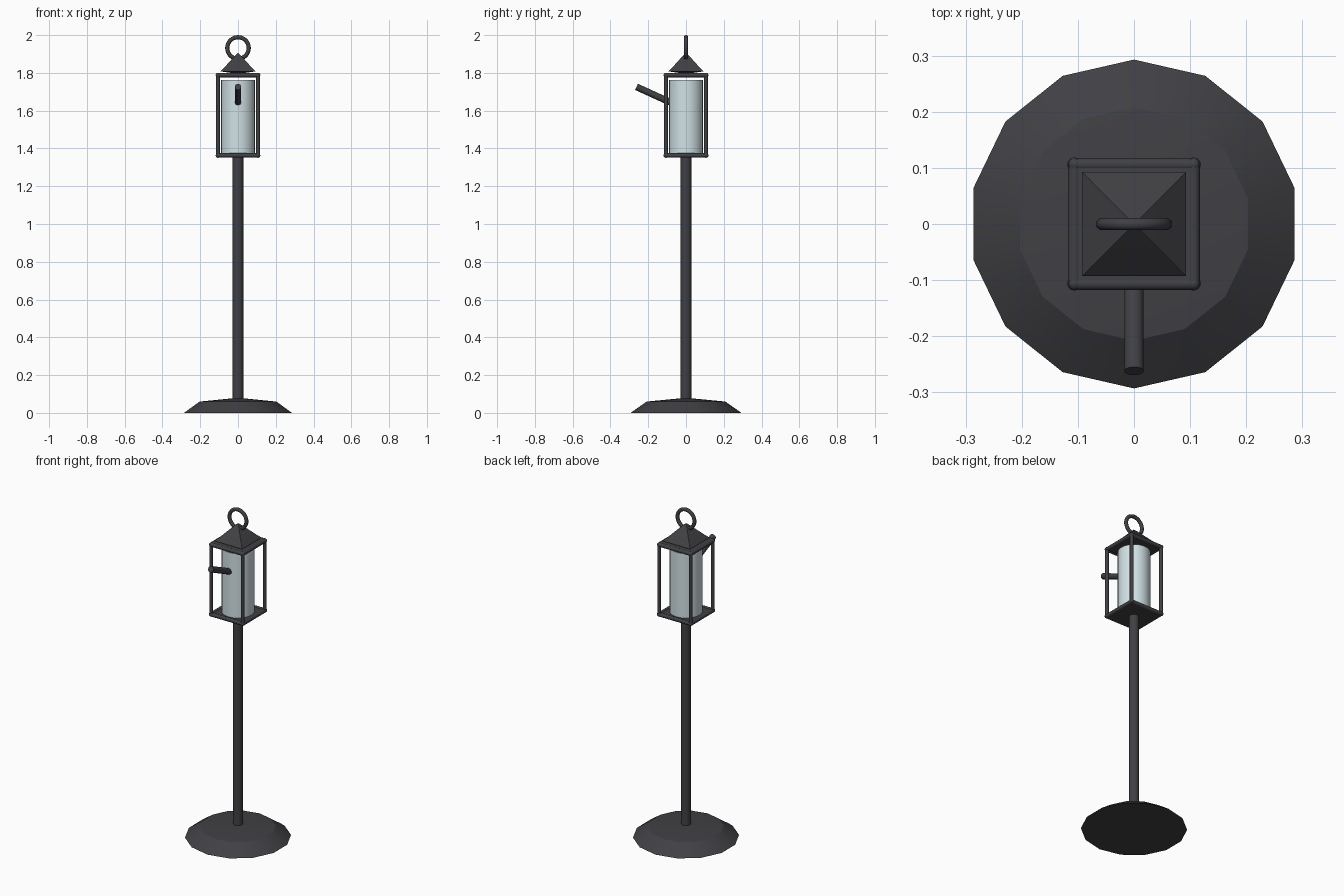
import bpy, math
from mathutils import Vector

if "Cube" in bpy.data.objects:
    bpy.data.objects.remove(bpy.data.objects["Cube"])


def material(name, rgb):
    m = bpy.data.materials.new(name)
    m.diffuse_color = (*rgb, 1)
    m.use_nodes = True
    m.node_tree.nodes["Principled BSDF"].inputs["Base Color"].default_value = m.diffuse_color
    return m


IRON = material("dark_iron", (0.052, 0.05, 0.057))
GLASS = material("pale_glass", (0.64, 0.76, 0.79))


def finish(name, mat=IRON, smooth=35):
    ob = bpy.context.object
    ob.name = name
    ob.data.materials.append(mat)
    bpy.ops.object.shade_smooth_by_angle(angle=math.radians(smooth))
    return ob


def lathe(name, profile, sides, turn=0.0, smooth=35):
    """Revolve (radius, z) points; radius 0 closes the end."""
    verts, faces, rings = [], [], []
    for r, z in profile:
        start = len(verts)
        n = 1 if r == 0 else sides
        for i in range(n):
            a = turn + 2 * math.pi * i / sides
            verts.append((r * math.cos(a), r * math.sin(a), z))
        rings.append([start + i % n for i in range(sides)])
    for a, b in zip(rings, rings[1:]):
        for i in range(sides):
            j = (i + 1) % sides
            faces.append(list(dict.fromkeys((a[i], a[j], b[j], b[i]))))
    me = bpy.data.meshes.new(name)
    me.from_pydata(verts, [], faces)
    ob = bpy.data.objects.new(name, me)
    bpy.context.collection.objects.link(ob)
    bpy.ops.object.select_all(action='DESELECT')
    ob.select_set(True)
    bpy.context.view_layer.objects.active = ob
    return finish(name, smooth=smooth)


def rod(name, a, b, r, sides=10, mat=IRON):
    a, b = Vector(a), Vector(b)
    d = b - a
    bpy.ops.mesh.primitive_cylinder_add(
        vertices=sides, radius=r, depth=d.length, location=(a + b) / 2,
        rotation=d.to_track_quat('Z', 'Y').to_euler())
    return finish(name, mat, 50)


def plate(name, half, z0, z1):
    bpy.ops.mesh.primitive_cube_add(size=1, location=(0, 0, (z0 + z1) / 2))
    bpy.context.object.scale = (2 * half, 2 * half, z1 - z0)
    return finish(name)


# Fourteen-sided foot with a shallow raised top
lathe("foot", [(0, 0), (0.293, 0), (0.268, 0.018), (0.208, 0.06), (0, 0.08)],
      14, math.pi / 2, 30)

# Pole
rod("pole", (0, 0, 0.07), (0, 0, 1.36), 0.028, 12)

# Lantern cage
E = 0.106
plate("lantern_floor", E, 1.352, 1.37)
plate("lantern_ceiling", E, 1.78, 1.798)
corners = [(-E, -E), (E, -E), (E, E), (-E, E)]
for i, (x, y) in enumerate(corners):
    rod(f"cage_post_{i}", (x, y, 1.355), (x, y, 1.795), 0.011)
    nx, ny = corners[(i + 1) % 4]
    for tag, z in (("bottom", 1.363), ("top", 1.788)):
        rod(f"cage_{tag}_rail_{i}", (x, y, z), (nx, ny, z), 0.012)
        bpy.ops.mesh.primitive_uv_sphere_add(
            segments=10, ring_count=6, radius=0.013, location=(x, y, z))
        finish(f"cage_{tag}_joint_{i}", smooth=60)

# Glass cylinder
rod("glass", (0, 0, 1.37), (0, 0, 1.762), 0.09, 24, GLASS)

# Pyramid roof
s = math.sqrt(2)
lathe("roof", [(0, 1.795), (0.093 * s, 1.808), (0.075 * s, 1.826),
               (0.008 * s, 1.9), (0, 1.905)], 4, math.pi / 4, 30)

# Hanging ring
bpy.ops.mesh.primitive_torus_add(
    major_radius=0.057, minor_radius=0.011, major_segments=28,
    minor_segments=10, location=(0, 0, 1.932), rotation=(math.pi / 2, 0, 0))
finish("hanging_ring", smooth=60)

# Slanted arm on the front
rod("front_arm", (0, -0.085, 1.645), (0, -0.262, 1.726), 0.018, 10)
